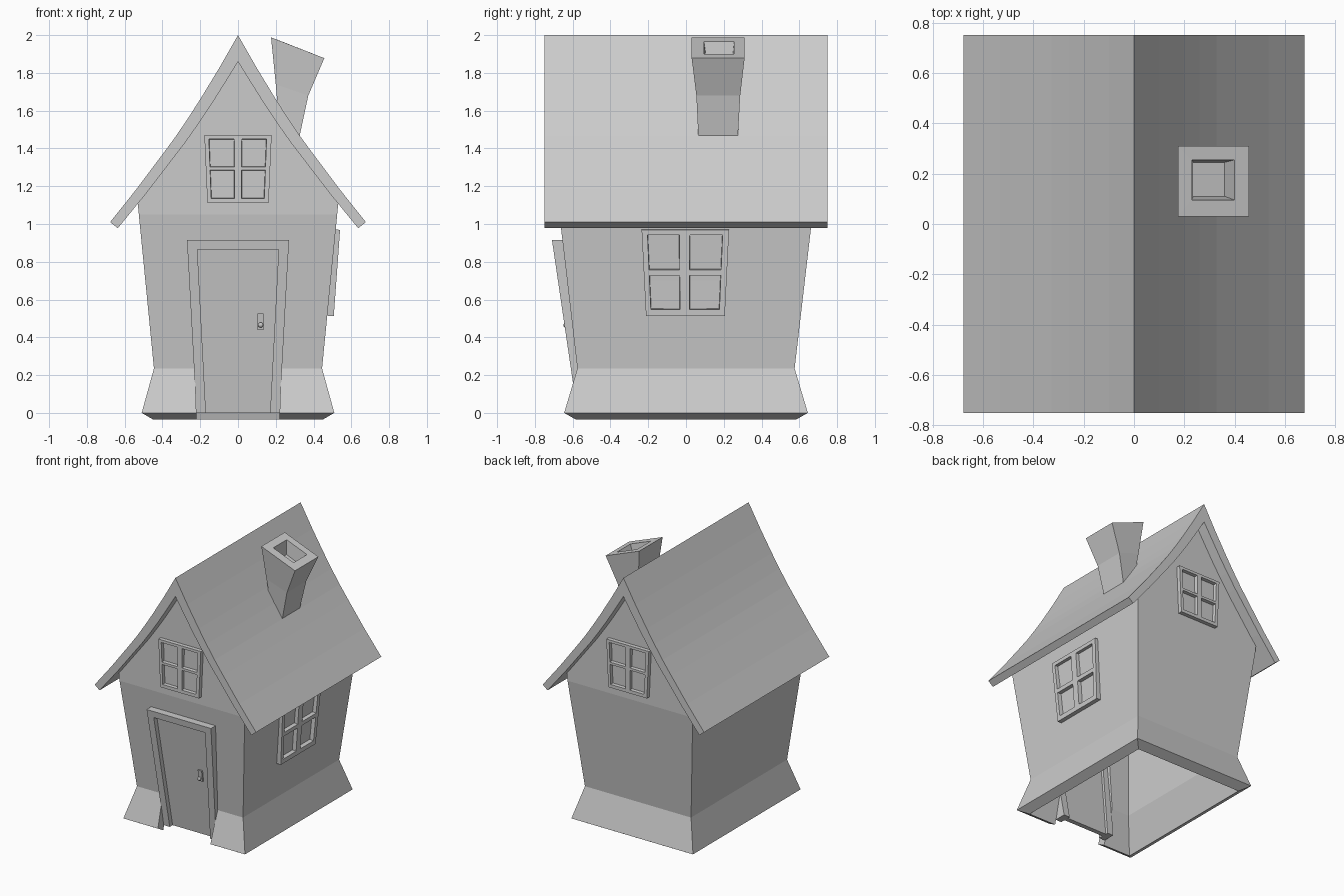
import bpy, bmesh
from mathutils import Vector

if "Cube" in bpy.data.objects:
    bpy.data.objects.remove(bpy.data.objects["Cube"])


def finish(name, bm, recalc=True):
    if recalc:
        bmesh.ops.recalc_face_normals(bm, faces=bm.faces)
    me = bpy.data.meshes.new(name)
    bm.to_mesh(me)
    bm.free()
    ob = bpy.data.objects.new(name, me)
    bpy.context.collection.objects.link(ob)
    return ob


def prism(name, pts, y0, y1, lean=0.0):
    """Extrude an x/z profile between y0 and y1, leaning forward with height."""
    bm = bmesh.new()
    a = [bm.verts.new((x, y0 - lean * z, z)) for x, z in pts]
    b = [bm.verts.new((x, y1 - lean * z, z)) for x, z in pts]
    n = len(pts)
    bm.faces.new(a)
    bm.faces.new(b[::-1])
    for i in range(n):
        bm.faces.new((a[i], b[i], b[(i + 1) % n], a[(i + 1) % n]))
    return finish(name, bm)


def mirrored(half):
    """Half profile starting on the centre line -> full profile, left to right."""
    return [(-x, z) for x, z in half[:0:-1]] + half


def window(name, us, vs, taper, depth, recess, origin, U, V):
    """Tapered frame with four recessed panes, on the plane origin + u*U + v*V."""
    O, U, V = Vector(origin), Vector(U), Vector(V)
    N = U.cross(V).normalized()
    bm = bmesh.new()
    grid = []
    for v in vs:
        k = taper + (1 - taper) * (v - vs[0]) / (vs[-1] - vs[0])
        grid.append([bm.verts.new(O + U * u * k + V * v) for u in us])
    panes = []
    for j in range(5):
        for i in range(5):
            f = bm.faces.new((grid[j][i], grid[j][i + 1],
                              grid[j + 1][i + 1], grid[j + 1][i]))
            if i in (1, 3) and j in (1, 3):
                panes.append(f)
    rim = [e for e in bm.edges if e.is_boundary]
    ext = bmesh.ops.extrude_edge_only(bm, edges=rim)["geom"]
    for v in ext:
        if isinstance(v, bmesh.types.BMVert):
            v.co -= N * depth
    bm.normal_update()
    bmesh.ops.inset_individual(bm, faces=panes, thickness=0.003, depth=-recess)
    return finish(name, bm, False)


# Roof: sagging slopes, thicker at the ridge
outer = [(0, 2.0), (0.1, 1.825), (0.196, 1.667), (0.26, 1.567), (0.328, 1.466),
         (0.4, 1.368), (0.535, 1.188), (0.677, 1.01)]


def offset(t0, t1):
    res = []
    for i, (x, z) in enumerate(outer):
        p, q = outer[max(i - 1, 0)], outer[min(i + 1, len(outer) - 1)]
        d = Vector((q[0] - p[0], q[1] - p[1])).normalized()
        t = t0 + (t1 - t0) * i / (len(outer) - 1)
        if i == 0:
            res.append((0, z - t / d.x))
        else:
            res.append((x + d.y * t, z - d.x * t))
    return res


under = offset(0.07, 0.052)
prism("roof", mirrored(outer) + mirrored(under)[::-1], -0.75, 0.75)

# Walls: flared base, outward-leaning walls, gable ends tucked into the roof
bm = bmesh.new()
rings = []
for x, y, z in [(0.51, 0.645, 0), (0.445, 0.575, 0.235),
                (0.525, 0.67, 1.05), (0.533, 0.67, 1.13)]:
    rings.append([bm.verts.new(c) for c in
                  ((-x, -y, z), (x, -y, z), (x, y, z), (-x, y, z))])
for j in range(3):
    for i in range(4):
        if j < 2 or i in (1, 3):
            k = (i + 1) % 4
            bm.faces.new((rings[j][i], rings[j][k], rings[j + 1][k], rings[j + 1][i]))
gable = [p for p in mirrored(offset(0.035, 0.026)) if abs(p[0]) < 0.5]
for y, l, r in ((-0.67, 0, 1), (0.67, 3, 2)):
    arc = [bm.verts.new((x, y, z)) for x, z in gable]
    loop = [rings[2][l], rings[3][l]] + arc + [rings[3][r], rings[2][r]]
    bm.faces.new(loop[::-1] if y < 0 else loop)
walls = finish("walls", bm)
m = walls.modifiers.new("thickness", "SOLIDIFY")
m.thickness, m.offset, m.use_even_offset = 0.07, -1, True

# Doorway opening
cut = prism("doorway_cutter", [(-0.217, -0.1), (0.217, -0.1), (0.25, 0.89), (-0.25, 0.89)],
            -0.9, -0.4)
cut.hide_render = True
cut.hide_set(True)
m = walls.modifiers.new("doorway", "BOOLEAN")
m.object, m.operation, m.solver = cut, "DIFFERENCE", "EXACT"

# Door frame, door and handle, all leaning with the wall
LEAN = 0.147
prism("door_frame", [(-0.22, 0), (-0.27, 0.915), (0.27, 0.915), (0.22, 0),
                     (0.17, 0), (0.215, 0.865), (-0.215, 0.865), (-0.17, 0)],
      -0.575, -0.485, LEAN)
prism("door", [(-0.175, 0), (0.175, 0), (0.218, 0.868), (-0.218, 0.868)],
      -0.54, -0.505, LEAN)
prism("handle_plate", [(0.102, 0.44), (0.135, 0.44), (0.135, 0.525), (0.102, 0.525)],
      -0.552, -0.535, LEAN)
bpy.ops.mesh.primitive_uv_sphere_add(segments=12, ring_count=8, radius=0.014,
                                     location=(0.12, -0.635, 0.465))
bpy.context.object.name = "door_knob"

# Windows: one on the right wall, one in each gable
window("side_window", [-0.235, -0.205, -0.035, 0.02, 0.195, 0.228],
       [0, 0.035, 0.215, 0.245, 0.43, 0.457], 0.9, 0.045, 0.03,
       (0.507, 0, 0.512), (0, 1, 0), (0.073, 0, 1))
for name, s in (("front_gable_window", 1), ("back_gable_window", -1)):
    window(name, [-0.178, -0.155, -0.02, 0.02, 0.152, 0.178],
           [0, 0.025, 0.175, 0.193, 0.34, 0.36], 0.91, 0.045, 0.025,
           (0, -0.7 * s, 1.11), (s, 0, 0), (0, 0, 1))

# Chimney: crooked tapered stack with a tilted, hollow top
bm = bmesh.new()
prev = None
for xl, zl, xr, zr, y0, y1 in [(0.2, 1.5, 0.31, 1.4, 0.065, 0.275),
                               (0.206, 1.667, 0.327, 1.47, 0.065, 0.275),
                               (0.2, 1.74, 0.372, 1.68, 0.055, 0.287),
                               (0.175, 1.988, 0.457, 1.878, 0.03, 0.31),
                               (0.23, 1.967, 0.4, 1.9, 0.095, 0.255),
                               (0.235, 1.86, 0.36, 1.81, 0.11, 0.245)]:
    ring = [bm.verts.new(c) for c in
            ((xl, y0, zl), (xr, y0, zr), (xr, y1, zr), (xl, y1, zl))]
    if prev:
        for i in range(4):
            k = (i + 1) % 4
            bm.faces.new((prev[i], prev[k], ring[k], ring[i]))
    else:
        bm.faces.new(ring[::-1])
    prev = ring
bm.faces.new(prev)
finish("chimney", bm)
